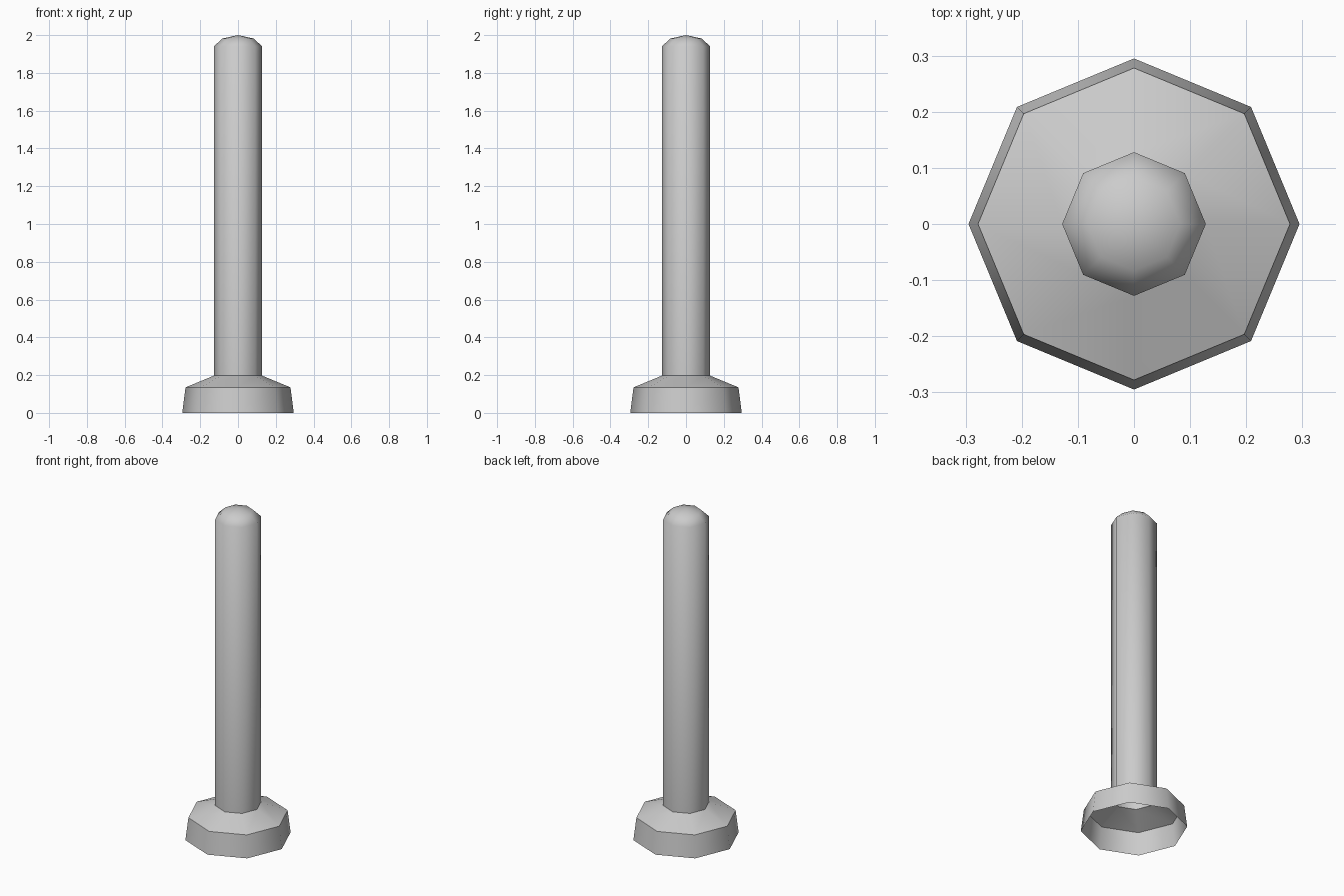
import bpy
import math

cube = bpy.data.objects.get("Cube")
if cube:
    bpy.data.objects.remove(cube, do_unlink=True)

SIDES = 8
GREY = (0.6, 0.6, 0.6, 1.0)

material = bpy.data.materials.new("plain grey")
material.use_nodes = True
material.diffuse_color = GREY
material.node_tree.nodes["Principled BSDF"].inputs["Base Color"].default_value = GREY


def lathe(name, profile, tip=None):
    """Turn (radius, height) points into an octagonal shell, optionally closed by a tip."""
    verts = [(r * math.cos(math.tau * i / SIDES), r * math.sin(math.tau * i / SIDES), z)
             for r, z in profile for i in range(SIDES)]
    faces = []
    for ring in range(len(profile) - 1):
        for i in range(SIDES):
            a, b = ring * SIDES + i, ring * SIDES + (i + 1) % SIDES
            faces.append((a, b, b + SIDES, a + SIDES))
    if tip is not None:
        last = len(verts) - SIDES
        faces += [(last + i, last + (i + 1) % SIDES, len(verts)) for i in range(SIDES)]
        verts.append((0, 0, tip))
    mesh = bpy.data.meshes.new(name)
    mesh.from_pydata(verts, [], faces)
    mesh.materials.append(material)
    obj = bpy.data.objects.new(name, mesh)
    bpy.context.collection.objects.link(obj)
    bpy.ops.object.select_all(action="DESELECT")
    obj.select_set(True)
    bpy.context.view_layer.objects.active = obj
    bpy.ops.object.shade_smooth_by_angle(angle=math.radians(50))
    return obj


# Hollow flared foot, open underneath
lathe("base", [(0.295, 0), (0.278, 0.135), (0.128, 0.197)])

# Tall post with a shallow domed cap
lathe("post", [(0.128, 0.197), (0.128, 1.94), (0.083, 1.982)], tip=2.0)
